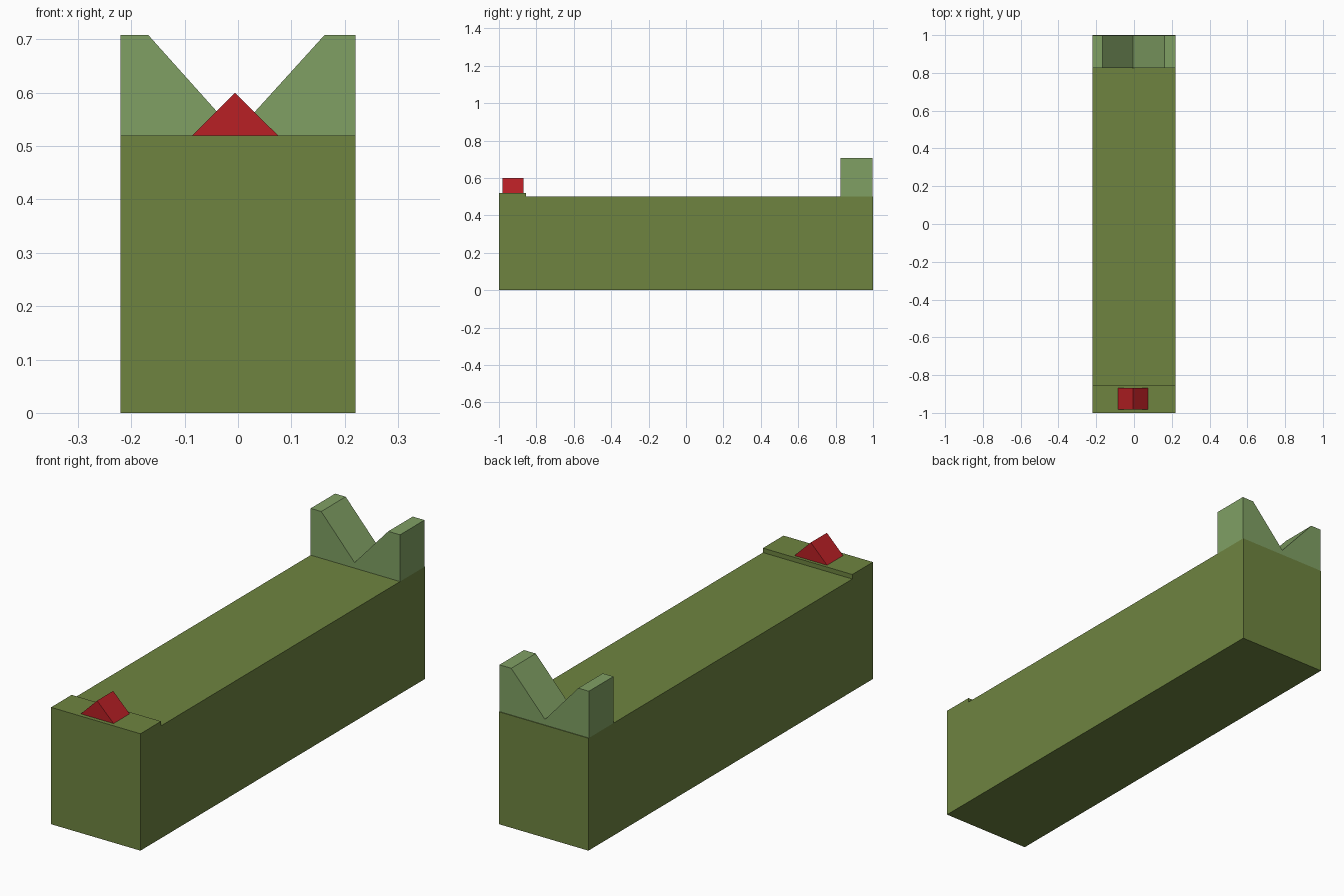
import bpy, bmesh

if "Cube" in bpy.data.objects:
    bpy.data.objects.remove(bpy.data.objects["Cube"])


def material(name, rgb):
    mat = bpy.data.materials.new(name)
    mat.diffuse_color = (*rgb, 1)
    mat.use_nodes = True
    mat.node_tree.nodes["Principled BSDF"].inputs["Base Color"].default_value = mat.diffuse_color
    return mat


def extrude_profile(name, points, depth, mat):
    """Face from 3D profile points, extruded along the depth vector."""
    bm = bmesh.new()
    face = bm.faces.new([bm.verts.new(p) for p in points])
    ext = bmesh.ops.extrude_face_region(bm, geom=[face], use_keep_orig=True)
    moved = [v for v in ext["geom"] if isinstance(v, bmesh.types.BMVert)]
    bmesh.ops.translate(bm, verts=moved, vec=depth)
    bmesh.ops.recalc_face_normals(bm, faces=bm.faces)
    mesh = bpy.data.meshes.new(name)
    bm.to_mesh(mesh)
    bm.free()
    mesh.materials.append(mat)
    obj = bpy.data.objects.new(name, mesh)
    bpy.context.collection.objects.link(obj)
    return obj


olive = material("olive", (0.156, 0.231, 0.051))
sage = material("sage", (0.216, 0.352, 0.127))
red = material("red", (0.48, 0.014, 0.018))

# Long body with a shallow raised step at the front
side = [(-1, 0), (1, 0), (1, 0.5), (-0.855, 0.5), (-0.855, 0.52), (-1, 0.52)]
extrude_profile("slide_body", [(-0.22, y, z) for y, z in side], (0.44, 0, 0), olive)

# Rear block with a V notch
notch = [(-0.22, 0.5), (0.22, 0.5), (0.22, 0.708), (0.162, 0.708),
         (-0.004, 0.525), (-0.168, 0.708), (-0.22, 0.708)]
extrude_profile("rear_sight", [(x, 0.825, z) for x, z in notch], (0, 0.172, 0), sage)

# Red triangular ridge on the front step
ridge = [(-0.086, 0.52), (0.075, 0.52), (-0.006, 0.6)]
extrude_profile("front_sight", [(x, -0.982, z) for x, z in ridge], (0, 0.113, 0), red)
